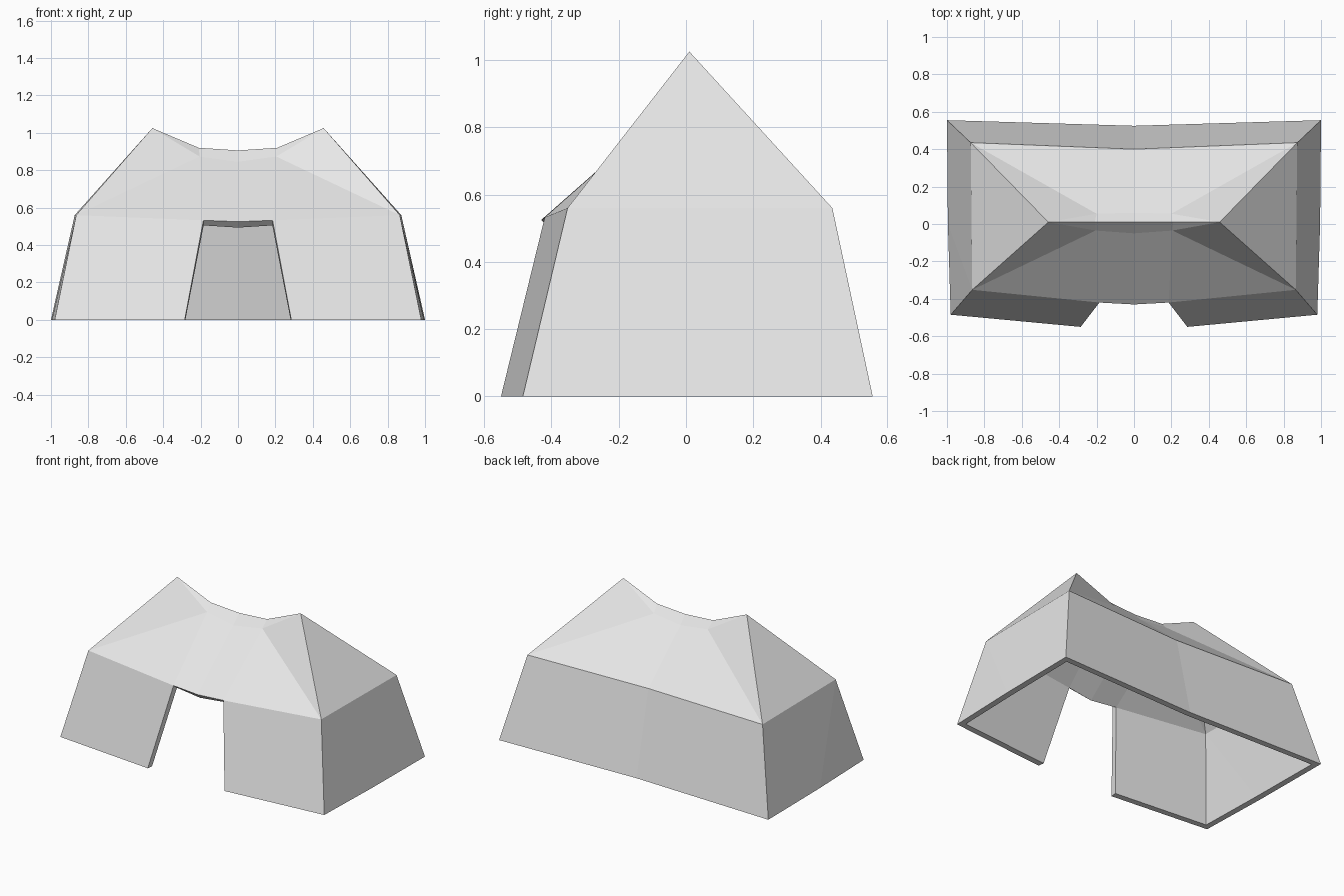
import bpy, bmesh
from mathutils import Vector

cube = bpy.data.objects.get("Cube")
if cube:
    bpy.data.objects.remove(cube, do_unlink=True)

# Fabric colour
fabric = bpy.data.materials.new("light_grey_fabric")
fabric.use_nodes = True
grey = (0.8, 0.8, 0.8, 1)
fabric.diffuse_color = grey
fabric.node_tree.nodes["Principled BSDF"].inputs["Base Color"].default_value = grey

THICKNESS = 0.042

# Key points of the left half of the tent
points = {
    "back_mid": (0, .525, 0), "back_corner": (1, .555, 0),
    "side_mid": (.995, 0, 0), "front_corner": (.98, -.485, 0),
    "door_foot": (.285, -.55, 0),
    "back_eave_mid": (0, .40, .555), "back_eave": (.873, .435, .56),
    "front_eave": (.865, -.352, .56),
    "door_top": (.185, -.42, .532), "door_mid": (0, -.43, .525),
    "peak": (.458, .01, 1.025), "ridge": (.21, .01, .92), "ridge_mid": (0, .01, .906),
    "front_sag": (.205, -.035, .873), "front_sag_mid": (0, -.05, .845),
    "back_sag": (.2, .055, .873), "back_sag_mid": (0, .06, .85),
}

# Panels, wound to face outwards
panels = [
    # walls
    "back_mid back_eave_mid back_eave back_corner",
    "front_corner side_mid front_eave",
    "side_mid back_corner back_eave front_eave",
    "door_foot front_corner front_eave door_top",
    # end slope
    "front_eave back_eave peak",
    # front slope
    "front_eave peak front_sag",
    "front_sag peak ridge",
    "front_sag_mid front_sag ridge ridge_mid",
    "door_mid door_top front_sag front_sag_mid",
    "door_top front_eave front_sag",
    # back slope
    "peak back_eave back_sag",
    "ridge peak back_sag",
    "ridge_mid ridge back_sag back_sag_mid",
    "back_sag_mid back_sag back_eave back_eave_mid",
]

# Outer skin, both halves
bm = bmesh.new()
for side in (1, -1):
    verts = {n: bm.verts.new((x * side, y, z)) for n, (x, y, z) in points.items()}
    for panel in panels:
        bm.faces.new([verts[n] for n in panel.split()][::side])
bmesh.ops.remove_doubles(bm, verts=bm.verts[:], dist=0.0005)
bm.normal_update()

# Inner skin, kept flush with the ground
outer_faces = bm.faces[:]
rims = [e.link_loops[0] for e in bm.edges if e.is_boundary]
rim_pairs = [(l.vert, l.link_loop_next.vert) for l in rims]
inner_at = {}
for v in bm.verts[:]:
    p = Vector(v.co) - v.normal * THICKNESS * v.calc_shell_factor()
    if v.co.z < 0.001:
        p.z = 0
    inner_at[v] = p
inner = {v: bm.verts.new(p) for v, p in inner_at.items()}
for f in outer_faces:
    bm.faces.new([inner[v] for v in reversed(f.verts[:])])

# Hem joining both skins around the base and the doorway
for a, b in rim_pairs:
    bm.faces.new([b, a, inner[a], inner[b]])

mesh = bpy.data.meshes.new("tent_shell")
bm.to_mesh(mesh)
bm.free()
mesh.materials.append(fabric)
tent = bpy.data.objects.new("tent_shell", mesh)
bpy.context.collection.objects.link(tent)
